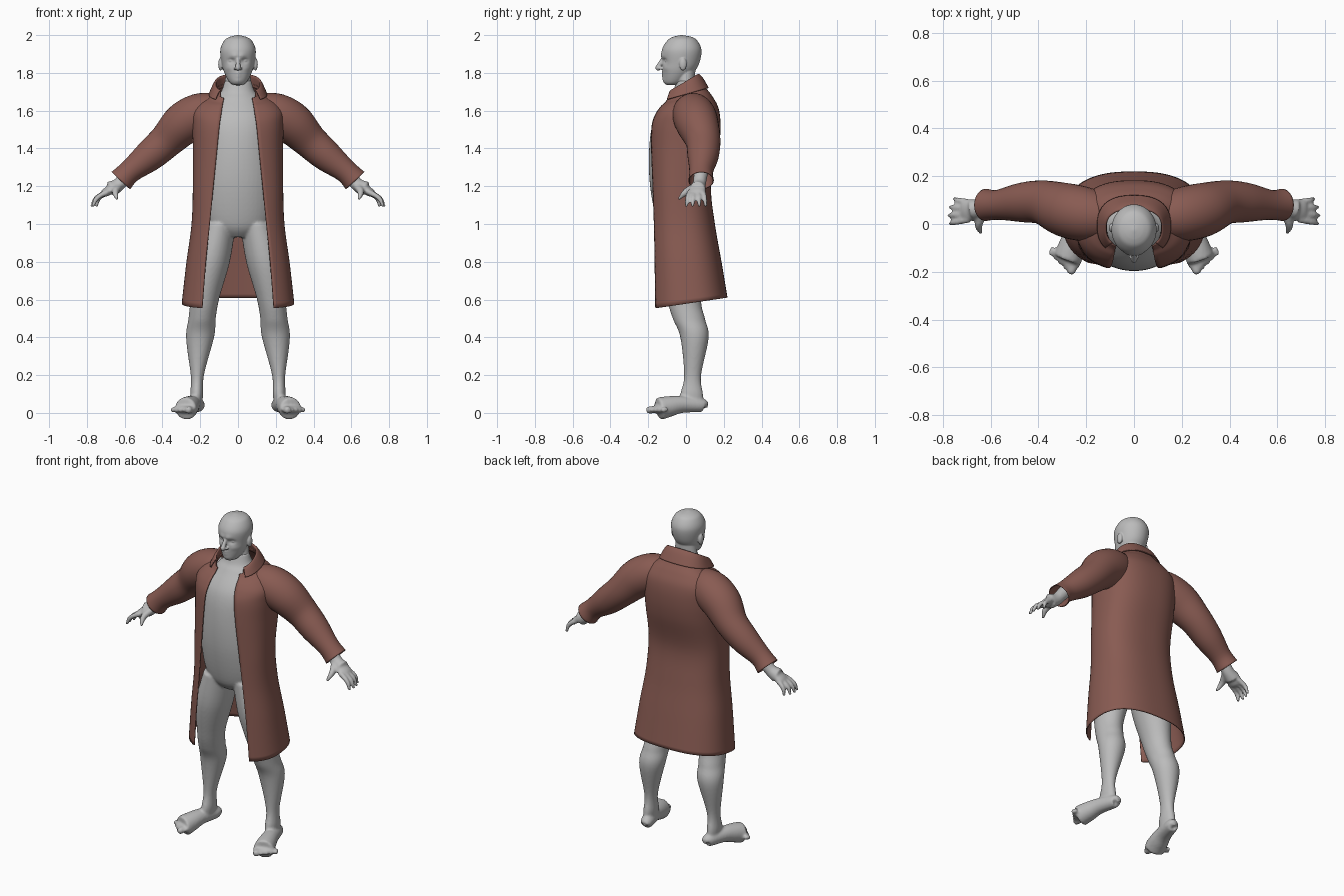
import bpy, bmesh, math
from mathutils import Vector, Matrix

if "Cube" in bpy.data.objects:
    bpy.data.objects.remove(bpy.data.objects["Cube"])


def material(name, red, green, blue):
    mat = bpy.data.materials.new(name)
    mat.use_nodes = True
    colour = (red, green, blue, 1)
    mat.diffuse_color = colour
    mat.node_tree.nodes["Principled BSDF"].inputs["Base Color"].default_value = colour
    return mat


SKIN = material("grey skin", .5, .5, .5)
CLOTH = material("russet cloth", .25, .105, .085)


def smooth_path(keys, steps):
    """Catmull-Rom interpolation of equal-length tuples."""
    path = []
    padded = [keys[0], *keys, keys[-1]]
    for quad in zip(padded, padded[1:], padded[2:], padded[3:]):
        for step in range(steps):
            t = step / steps
            path.append([b + t / 2 * (c - a + t * (2 * a - 5 * b + 4 * c - d
                                                   + t * (3 * b - a - 3 * c + d)))
                         for a, b, c, d in zip(*quad)])
    return path + [list(keys[-1])]


def turn(count):
    return [math.tau * i / count for i in range(count)]


def skin_rings(bm, rings, closed=True, caps=True):
    rows = [[bm.verts.new(point) for point in ring] for ring in rings]
    count = len(rows[0])
    for low, high in zip(rows, rows[1:]):
        for i in range(count if closed else count - 1):
            j = (i + 1) % count
            bm.faces.new((low[i], low[j], high[j], high[i]))
    if caps:
        bm.faces.new(rows[0][::-1])
        bm.faces.new(rows[-1])


def column(bm, keys, centre_x=lambda z: 0, count=48, steps=7):
    """Stack of level ellipses, each key: height, half width, front y, back y."""
    rings = []
    for z, half, front, back in smooth_path(keys, steps):
        middle, depth = (front + back) / 2, (back - front) / 2
        rings.append([(centre_x(z) + half * math.cos(a), middle + depth * math.sin(a), z)
                      for a in turn(count)])
    skin_rings(bm, rings)


def tube(bm, keys, side=1, count=20, steps=5, caps=True):
    """Tube along a path, each key: x, y, z, sideways radius, optional upright radius."""
    path = smooth_path(keys, steps)
    centres = [Vector((x * side, y, z)) for x, y, z, *radii in path]
    rings = []
    for i, (centre, key) in enumerate(zip(centres, path)):
        along = centres[min(i + 1, len(path) - 1)] - centres[max(i - 1, 0)]
        across = along.cross(Vector((0, 0, 1))).normalized()
        up = across.cross(along).normalized()
        rings.append([centre + across * key[3] * math.cos(a) + up * key[-1] * math.sin(a)
                      for a in turn(count)])
    skin_rings(bm, rings, caps=caps)


def ball(bm, centre, size):
    place = Matrix.Translation(centre) @ Matrix.Diagonal((*size, 1))
    bmesh.ops.create_uvsphere(bm, u_segments=20, v_segments=14, radius=1, matrix=place)


def finish(bm, name, mat, voxel=None, thickness=None):
    bmesh.ops.recalc_face_normals(bm, faces=bm.faces)
    mesh = bpy.data.meshes.new(name)
    bm.to_mesh(mesh)
    bm.free()
    mesh.materials.append(mat)
    mesh.shade_smooth()
    part = bpy.data.objects.new(name, mesh)
    bpy.context.collection.objects.link(part)
    if voxel:
        fuse = part.modifiers.new("fuse", "REMESH")
        fuse.mode, fuse.voxel_size, fuse.use_smooth_shade = "VOXEL", voxel, True
        relax = part.modifiers.new("relax", "SMOOTH")
        relax.factor, relax.iterations = .5, 3
    if thickness:
        shell = part.modifiers.new("cloth thickness", "SOLIDIFY")
        shell.thickness, shell.offset = thickness, 0


# Path shared by each arm and its sleeve
ARM = [(.11, .03, 1.6, .09), (.2, .04, 1.58, .11), (.29, .06, 1.53, .11),
       (.38, .09, 1.44, .09), (.47, .09, 1.36, .08), (.57, .08, 1.28, .06), (.62, .08, 1.23, .065)]
PALM = [(.63, .07, 1.21, .035, .025), (.68, .06, 1.18, .045, .024), (.71, .055, 1.16, .045, .02),
        (.72, .055, 1.15, .03, .01)]
THUMB = [(.63, .05, 1.2, .02), (.65, 0, 1.17, .018), (.64, -.04, 1.13, .007)]
LEG = [(1, .09, -.14, .11), (.8, .1, -.14, .1), (.6, .076, -.1, .08), (.5, .072, -.07, .1),
       (.4, .074, -.03, .12), (.2, .035, -.01, .08), (.1, .034, -.03, .09), (.05, .03, -.03, .09)]
FOOT = [(.21, .1, .03, .01), (.21, .09, .04, .035), (.24, -.02, .045, .045),
        (.26, -.09, .034, .055, .033), (.28, -.15, .02, .06, .02), (.29, -.17, .02, .05, .015)]

# Body: torso, legs, feet, arms and hands fused into one skin
body = bmesh.new()
column(body, [(.93, .09, -.1, .07), (1, .18, -.15, .12), (1.2, .2, -.19, .11), (1.4, .2, -.195, .14),
              (1.55, .2, -.17, .15), (1.66, .13, -.1, .11), (1.7, .09, -.07, .07), (1.76, .07, -.05, .045)])
for side in (1, -1):
    column(body, LEG, centre_x=lambda z: side * (.22 - .12 * z * z))
    tube(body, FOOT, side)
    for toe in range(5):
        root = Vector((.25 + .021 * toe, -.14 + .01 * toe, .02))
        tip = root + Vector((.015, -.07 + .01 * toe, -.006))
        girth = .013 if toe else .019
        tube(body, [(*root, girth, .014), (*root.lerp(tip, .8), girth, .014), (*tip, girth / 2)], side)
    tube(body, [(x, y, z, radius * .65) for x, y, z, radius in ARM[:-1]] + PALM, side)
    for finger in range(4):
        knuckle = Vector((.69, .02 + .023 * finger, 1.17))
        tip = Vector((.775 - .006 * (finger - 1) ** 2, .035 * finger, 1.09))
        bend = knuckle.lerp(tip, .6) + Vector((.01, 0, .015))
        tube(body, [(*knuckle, .015), (*bend, .013), (*tip, .008)], side)
    tube(body, THUMB, side)
finish(body, "body", SKIN, voxel=.0075)

# Head: skull and jaw, with sockets, brow, mouth, chin and cheeks pushed in or out
head = bmesh.new()
column(head, [(1.735, .02, -.1, -.05), (1.75, .045, -.115, -.01), (1.8, .072, -.123, .04),
              (1.85, .086, -.125, .07), (1.92, .094, -.128, .082), (1.97, .074, -.1, .06),
              (1.99, .045, -.07, .03), (2, .004, -.03, -.02)], count=72)
PUSHES = [(.036, 1.864, .017, .014), (.02, 1.89, .02, -.006), (0, 1.782, .014, -.006),
          (0, 1.8, .014, -.006), (0, 1.76, .02, -.006), (.05, 1.825, .02, -.004)]
for vert in head.verts:
    if vert.co.y < -.03:
        x, y, z = vert.co
        vert.co.y += sum(push * math.exp(-((abs(x) - px) ** 2 + 2 * (z - pz) ** 2) / spread ** 2)
                         for px, pz, spread, push in PUSHES)
column(head, [(1.66, .078, -.06, .07), (1.73, .072, -.05, .05), (1.84, .06, -.05, .05)])
# Nose, nostrils, eyes and ears
tube(head, [(0, -.116, 1.885, .009), (0, -.143, 1.838, .013), (0, -.148, 1.826, .014),
            (0, -.138, 1.817, .008)])
for side in (1, -1):
    ball(head, (.014 * side, -.132, 1.824), (.009, .012, .008))
    ball(head, (.035 * side, -.1, 1.864), (.014, .012, .009))
    ball(head, (.092 * side, -.016, 1.846), (.013, .02, .034))
finish(head, "head", SKIN, voxel=.004)


def open_wrap(name, keys, front_edge):
    """Open-fronted cloth, each key: back height, front drop, half width, front y, back y."""
    power = .8
    columns = 30
    rings = []
    for z, drop, half, front, back in smooth_path(keys, 6):
        limit = math.pi - math.asin((front_edge(z, half) / half) ** (1 / power))
        ring = []
        for i in range(-columns, columns + 1):
            s, c = math.sin(limit * i / columns), math.cos(limit * i / columns)
            rear = (1 + math.copysign(abs(c) ** power, c)) / 2
            ring.append((half * math.copysign(abs(s) ** power, s),
                         front + (back - front) * rear, z - drop * (1 - rear)))
        rings.append(ring)
    cloth = bmesh.new()
    skin_rings(cloth, rings, closed=False, caps=False)
    finish(cloth, name, CLOTH, thickness=.006)


# Coat, whose front edges spread toward the hem, and its turned-down collar
open_wrap("coat", [(.61, .06, .295, -.19, .217), (.8, 0, .27, -.19, .185), (1, 0, .243, -.19, .15),
                   (1.2, 0, .236, -.19, .13), (1.4, 0, .236, -.193, .17), (1.52, 0, .24, -.187, .18),
                   (1.61, .03, .238, -.165, .17), (1.67, .05, .2, -.138, .14),
                   (1.71, .07, .15, -.117, .11), (1.75, .09, .115, -.108, .08)],
          lambda z, half: .25 - .1 * z)
open_wrap("collar", [(1.73, .09, .12, -.11, .09), (1.79, .1, .118, -.1, .064),
                     (1.775, .09, .13, -.113, .085), (1.72, .07, .152, -.132, .118)],
          lambda z, half: .78 * half)

# Sleeves, open at the cuffs
for side, label in ((1, "left"), (-1, "right")):
    sleeve = bmesh.new()
    tube(sleeve, ARM, side, count=32, caps=False)
    finish(sleeve, label + "_sleeve", CLOTH, thickness=.005)
